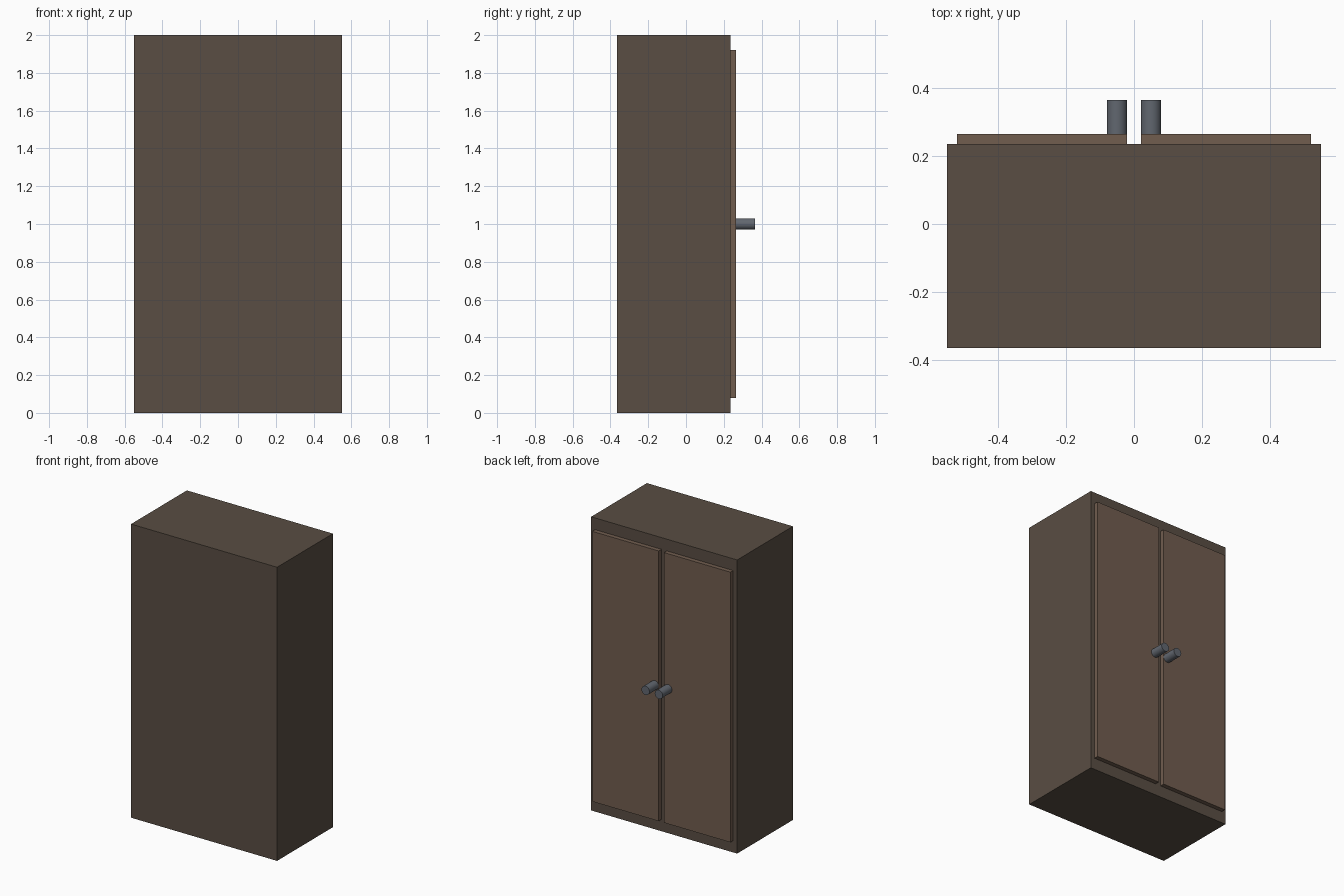
import bpy
import math

if "Cube" in bpy.data.objects:
    bpy.data.objects.remove(bpy.data.objects["Cube"])


def material(name, color):
    mat = bpy.data.materials.new(name)
    mat.diffuse_color = (*color, 1)
    mat.use_nodes = True
    mat.node_tree.nodes["Principled BSDF"].inputs["Base Color"].default_value = mat.diffuse_color
    return mat


body_mat = material("dark_wood", (0.10, 0.075, 0.056))
door_mat = material("door_wood", (0.165, 0.11, 0.078))
knob_mat = material("metal", (0.12, 0.135, 0.16))


def box(name, lo, hi, mat):
    bpy.ops.mesh.primitive_cube_add(size=1, location=[(a + b) / 2 for a, b in zip(lo, hi)])
    obj = bpy.context.object
    obj.name = name
    obj.scale = [b - a for a, b in zip(lo, hi)]
    bpy.ops.object.transform_apply(location=False, rotation=False, scale=True)
    obj.data.materials.append(mat)
    return obj


# Cabinet carcass
box("cabinet_body", (-0.55, -0.365, 0), (0.55, 0.235, 2), body_mat)

for side, label in ((-1, "left"), (1, "right")):
    # Door panel on the +y face
    x0, x1 = sorted((side * 0.02, side * 0.52))
    box(label + "_door", (x0, 0.235, 0.08), (x1, 0.265, 1.92), door_mat)

    # Round knob sticking out of the door
    bpy.ops.mesh.primitive_cylinder_add(vertices=32, radius=0.03, depth=0.1,
                                        location=(side * 0.05, 0.315, 1.0),
                                        rotation=(math.pi / 2, 0, 0))
    knob = bpy.context.object
    knob.name = label + "_knob"
    knob.data.materials.append(knob_mat)
    bpy.ops.object.shade_smooth_by_angle()
